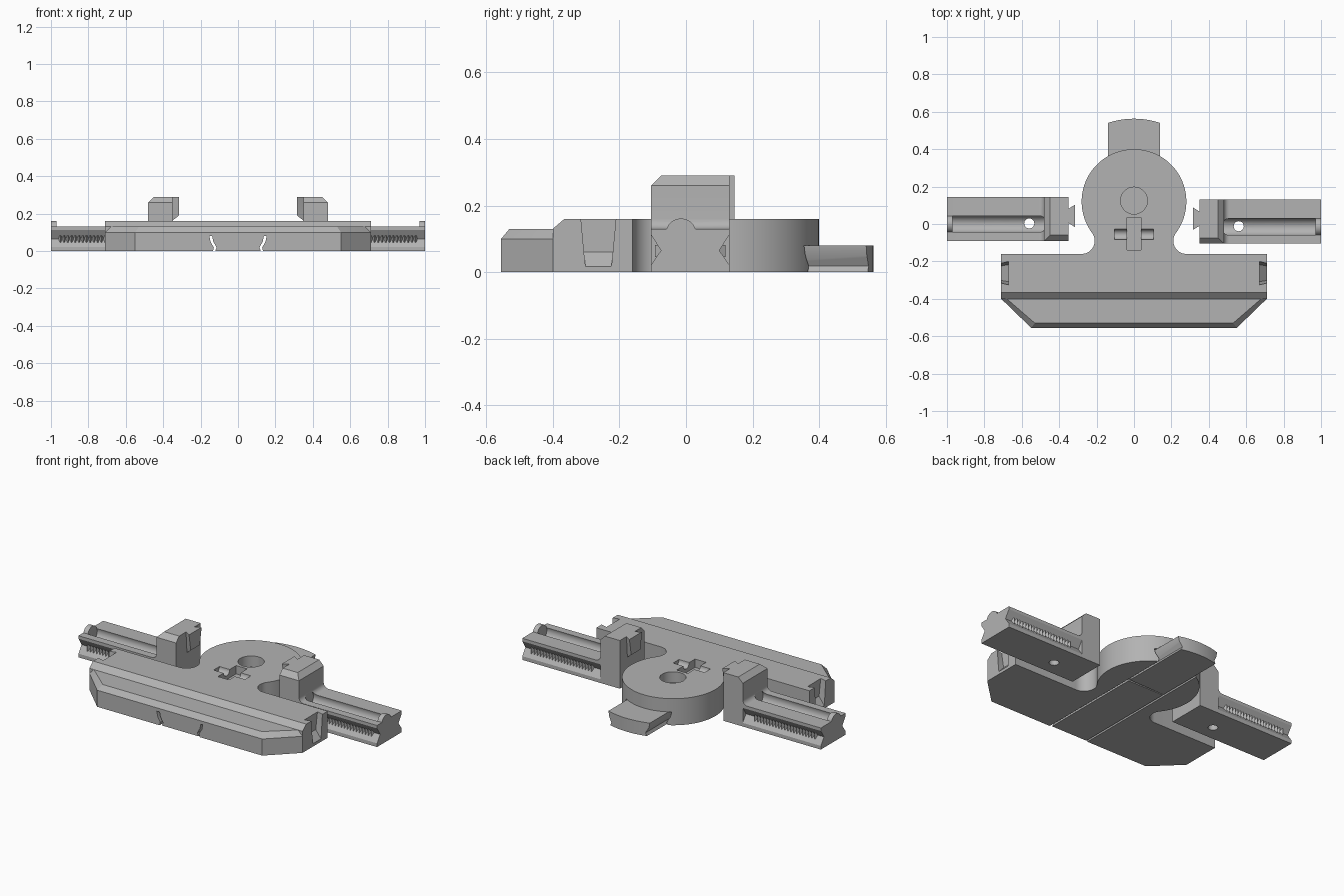
import bpy, bmesh
from math import sin, cos, radians
from mathutils import Vector

if "Cube" in bpy.data.objects:
    bpy.data.objects.remove(bpy.data.objects["Cube"], do_unlink=True)

grey = bpy.data.materials.new("matte grey")
grey.use_nodes = True
colour = (0.45, 0.45, 0.45, 1)
grey.diffuse_color = colour
grey.node_tree.nodes["Principled BSDF"].inputs["Base Color"].default_value = colour


def finish(name, bm):
    bmesh.ops.recalc_face_normals(bm, faces=bm.faces[:])
    mesh = bpy.data.meshes.new(name)
    bm.to_mesh(mesh)
    bm.free()
    mesh.materials.append(grey)
    ob = bpy.data.objects.new(name, mesh)
    bpy.context.scene.collection.objects.link(ob)
    return ob


def prism(name, outline, axis, a, b, side=1):
    """Extrude a 2D outline along an axis; side=-1 mirrors it in x."""
    place = {"x": lambda p, t: (t, p[0], p[1]),
             "y": lambda p, t: (p[0], t, p[1]),
             "z": lambda p, t: (p[0], p[1], t)}[axis]
    bm = bmesh.new()
    rings = []
    for t in (a, b):
        ring = []
        for p in outline:
            v = Vector(place(p, t))
            v.x *= side
            ring.append(bm.verts.new(v))
        rings.append(ring)
        bm.faces.new(ring)
    for i in range(len(outline)):
        j = (i + 1) % len(outline)
        bm.faces.new((rings[0][i], rings[0][j], rings[1][j], rings[1][i]))
    return finish(name, bm)


def hull(name, points, side=1):
    bm = bmesh.new()
    for x, y, z in points:
        bm.verts.new((x * side, y, z))
    bmesh.ops.convex_hull(bm, input=bm.verts[:])
    bmesh.ops.dissolve_limit(bm, angle_limit=radians(1), verts=bm.verts[:], edges=bm.edges[:])
    return finish(name, bm)


def arc(cx, cy, r, start, end, n):
    angles = [radians(start + (end - start) * i / n) for i in range(n + 1)]
    return [(cx + r * cos(t), cy + r * sin(t)) for t in angles]


def circle(cx, cy, r, n=32):
    return arc(cx, cy, r, 0, 360, n)[:-1]


def rect(x0, x1, y0, y1):
    return [(x0, y0), (x1, y0), (x1, y1), (x0, y1)]


def combine(ob, other, operation):
    mod = ob.modifiers.new(operation, "BOOLEAN")
    mod.operation = operation
    mod.solver = "EXACT"
    mod.object = other
    bpy.context.view_layer.objects.active = ob
    bpy.ops.object.modifier_apply(modifier=mod.name)
    bpy.data.objects.remove(other, do_unlink=True)


def smooth(ob):
    bpy.ops.object.select_all(action="DESELECT")
    ob.select_set(True)
    bpy.context.view_layer.objects.active = ob
    bpy.ops.object.shade_smooth_by_angle(angle=radians(25))


def both(points):
    return points + [(-p[0], *p[1:]) for p in reversed(points)]


# Main bar with a sloped step down to the front
body = prism("body", [(-0.16, 0), (-0.16, 0.16), (-0.365, 0.16), (-0.40, 0.13), (-0.40, 0)],
             "x", -0.71, 0.71)

# Bevelled front lip with cut corners
edge = [(0.71, -0.40), (0.55, -0.555)]
lip = [(x, y, z) for x, y in edge for z in (0, 0.10)]
lip += [(0.68, -0.40, 0.13), (0.53, -0.53, 0.13), (0.71, -0.39, 0), (0.71, -0.39, 0.10), (0.68, -0.39, 0.13)]
combine(body, hull("front_lip", both(lip)), "UNION")

# Round head joined by a filleted neck
half = [(0.28, -0.25)] + arc(0.28, -0.09, 0.07, 270, 143.13, 14) + arc(0, 0.12, 0.28, -36.87, 90, 32)[1:]
combine(body, prism("head", half + [(-x, y) for x, y in half[-2::-1]], "z", 0, 0.16), "UNION")

# Channel for the sliding rail
rail_side = [(0.122, 0), (0.114, 0.018), (0.132, 0.05), (0.138, 0.08)]
channel = [(x + 0.015, z) for x, z in rail_side]
channel[0] = (channel[0][0], -0.01)
combine(body, prism("channel_cutter", both(channel), "y", -0.7, 0.5), "DIFFERENCE")

# Pivot hole and cross-shaped socket
combine(body, prism("pivot_cutter", circle(0, 0.125, 0.072), "z", 0.095, 0.2), "DIFFERENCE")
combine(body, prism("socket_cutter", rect(-0.037, 0.037, -0.138, 0.035), "z", 0.11, 0.2), "DIFFERENCE")
combine(body, prism("pin_cutter", circle(-0.055, 0.16, 0.028, 24), "x", -0.105, 0.105), "DIFFERENCE")


def dovetail(name, side, cy, x_wide, x_narrow, wide, narrow, z_wide, z_narrow, top):
    """Dovetail block that tapers downwards and has a sloped bottom."""
    pts = []
    for x, w, z in ((x_wide, wide, z_wide), (x_narrow, narrow, z_narrow)):
        for s in (-1, 1):
            pts += [(x, cy + s * w, top), (x, cy + s * w * 0.72, z)]
    return hull(name, pts, side)


# Dovetail notches in the bar ends
for side in (-1, 1):
    combine(body, dovetail("notch_cutter", side, -0.263, 0.67, 0.715, 0.064, 0.052, 0.06, 0.012, 0.17),
            "DIFFERENCE")
smooth(body)

# Sliding rail with a rounded rear end
rail = prism("sliding_rail", both(rail_side), "y", -0.55, 0.7)
combine(rail, prism("rail_end_trim", rect(-0.3, 0.3, -0.6, 0.1) + arc(0, 0.12, 0.443, 0, 180, 64),
                    "z", -0.1, 0.2), "INTERSECT")
smooth(rail)

# Two clamp arms with jaws
for side, label, cy in ((1, "left", 0.0125), (-1, "right", 0.0275)):
    y0, y1 = cy - 0.1175, cy + 0.1175
    rod_y = cy - 0.0275

    # Jaw block with a fillet where it meets the arm
    fillet = arc(0.51, 0.16, 0.03, 270, 180, 8)
    jaw = [(0.35, 0), (0.48, 0), (0.48, 0.13)] + fillet + [(0.48, 0.26), (0.45, 0.29), (0.35, 0.29)]
    arm = prism(label + "_clamp_arm", jaw, "y", y0, y1, side)

    # Arm with a V groove down both sides
    section = [(y0, 0), (y1, 0), (y1, 0.022), (y1 - 0.03, 0.065), (y1, 0.112), (y1, 0.13),
               (y0, 0.13), (y0, 0.112), (y0 + 0.03, 0.065), (y0, 0.022)]
    combine(arm, prism("arm_bar", section, "x", 0.46, 1.0, side), "UNION")

    # Rod channel, screw hole and front bevel of the jaw
    combine(arm, prism("rod_cutter", circle(rod_y, 0.115, 0.046), "x", 0.481, 0.97, side), "DIFFERENCE")
    combine(arm, prism("screw_cutter", circle(0.56, rod_y + 0.003, 0.027, 24), "z", -0.1, 0.2, side),
            "DIFFERENCE")
    bevel = [(y0 - 0.01, 0.25), (y0 + 0.04, 0.30), (y0 - 0.01, 0.30)]
    combine(arm, prism("bevel_cutter", bevel, "x", 0.3, 0.5, side), "DIFFERENCE")

    # Rod stop at the outer end and dovetail on the inner face
    combine(arm, prism("rod_stop", circle(rod_y, 0.115, 0.046), "x", 0.97, 1.0, side), "UNION")
    combine(arm, dovetail("jaw_dovetail", side, cy + 0.016, 0.315, 0.36, 0.06, 0.032, 0.19, 0.155, 0.29),
            "UNION")
    smooth(arm)

    # Racks of small teeth inside the V grooves
    pitch = 0.02
    for wall, inward, place in ((y0, 1, "front"), (y1, -1, "back")):
        zigzag = [(0.54 + pitch / 2 * i, wall + inward * (0.03 if i % 2 == 0 else 0.012)) for i in range(43)]
        base = wall + inward * 0.036
        prism(f"{label}_{place}_rack", zigzag + [(0.96, base), (0.54, base)], "z", 0.045, 0.082, side)
